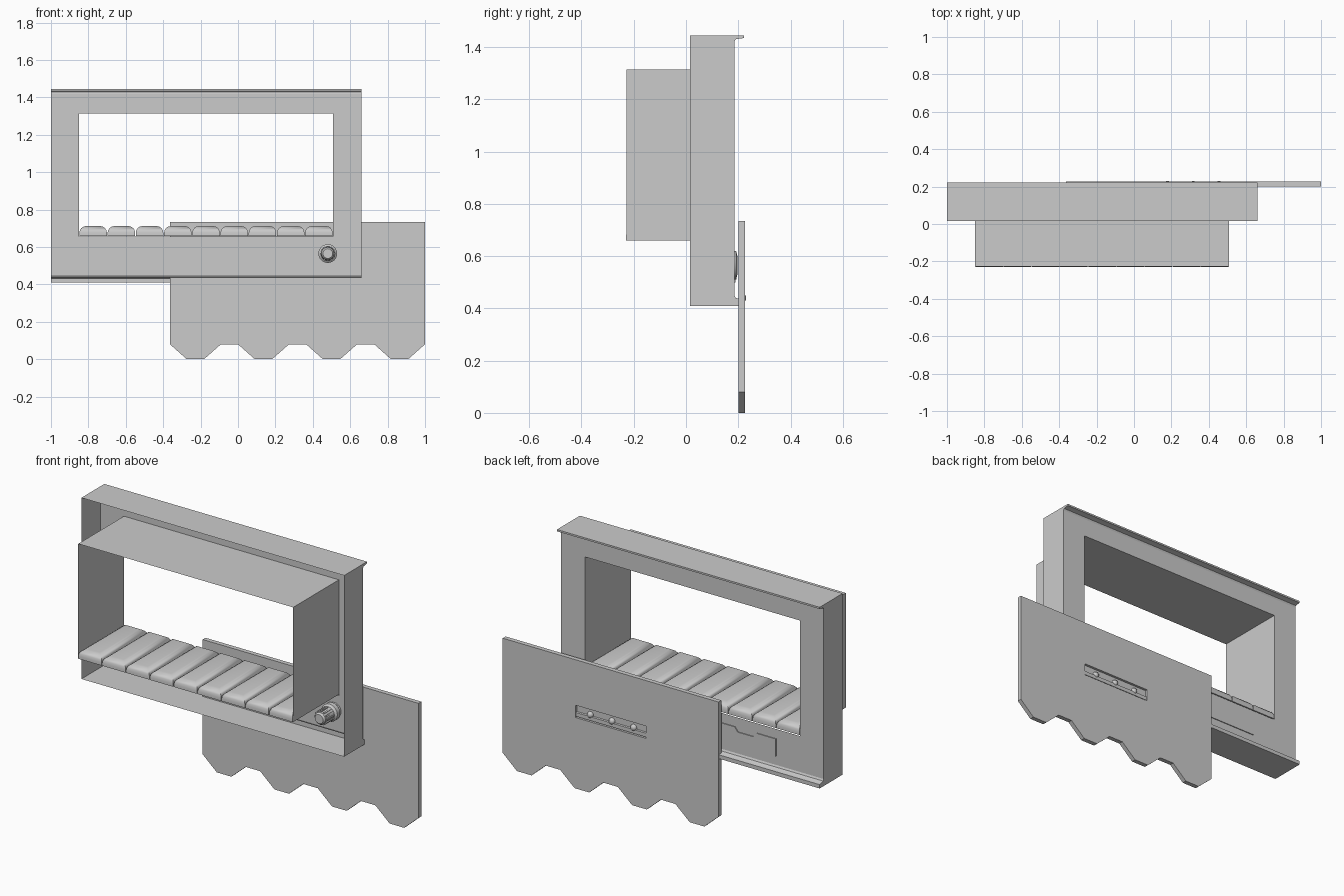
import bpy, bmesh, math
from mathutils import Matrix

if "Cube" in bpy.data.objects:
    bpy.data.objects.remove(bpy.data.objects["Cube"])

XL, XR = -1.0, 0.66                 # outer tray sides
HL, HR, HB, HT = -0.85, 0.508, 0.655, 1.315   # window opening


def finish(bm, name, smooth=None):
    bmesh.ops.recalc_face_normals(bm, faces=bm.faces)
    me = bpy.data.meshes.new(name)
    bm.to_mesh(me)
    bm.free()
    ob = bpy.data.objects.new(name, me)
    bpy.context.collection.objects.link(ob)
    bpy.ops.object.select_all(action='DESELECT')
    ob.select_set(True)
    bpy.context.view_layer.objects.active = ob
    if smooth:
        bpy.ops.object.shade_smooth_by_angle(angle=math.radians(smooth))
    return ob


def prism(name, pts, y0, y1, smooth=None):
    """Solid extruded along y from an (x, z) outline."""
    bm = bmesh.new()
    f = bm.faces.new([bm.verts.new((x, y0, z)) for x, z in pts])
    r = bmesh.ops.extrude_face_region(bm, geom=[f])
    bmesh.ops.translate(bm, vec=(0, y1 - y0, 0),
                        verts=[v for v in r['geom'] if isinstance(v, bmesh.types.BMVert)])
    return finish(bm, name, smooth)


def box(x0, x1, z0, z1):
    return [(x0, z0), (x1, z0), (x1, z1), (x0, z1)]


def strip(name, path, smooth=None, side_walls=False):
    """Sheet swept across the tray width from a (y, z) path."""
    bm = bmesh.new()
    a, b = ([bm.verts.new((x, y, z)) for y, z in path] for x in (XL, XR))
    for i in range(len(path) - 1):
        bm.faces.new((a[i], a[i + 1], b[i + 1], b[i]))
    if side_walls:
        bm.faces.new(a)
        bm.faces.new(b)
    return finish(bm, name, smooth)


def lathe(name, profile, x, z, n=24, smooth=35):
    """Turned part about a y axis at (x, z); profile is (radius, y)."""
    bm = bmesh.new()
    vs = [bm.verts.new((r, y, 0)) for r, y in profile]
    es = [bm.edges.new(p) for p in zip(vs, vs[1:])]
    bmesh.ops.spin(bm, geom=vs + es, cent=(0, 0, 0), axis=(0, 1, 0),
                   angle=math.tau, steps=n, use_duplicate=False)
    bmesh.ops.remove_doubles(bm, verts=bm.verts, dist=1e-5)
    bmesh.ops.translate(bm, vec=(x, 0, z), verts=bm.verts)
    return finish(bm, name, smooth)


# tray walls: rolled lips at the back, open front
YF, YP, YL = 0.015, 0.185, 0.222
strip("tray_top", [(YF, 1.445), (YL, 1.445), (YL, 1.435), (0.2, 1.433),
                   (0.19, 1.43), (YP, 1.42)], 40)
strip("tray_bottom", [(YF, 0.41), (YL, 0.41), (YL, 0.432), (0.2, 0.436),
                      (0.19, 0.44), (YP, 0.45)], 40)
bm = bmesh.new()
for x in (XL, XR):
    side = [(YF, 0.41), (YL, 0.41), (YL, 0.432), (0.19, 0.44), (YP, 0.45),
            (YP, 1.42), (0.19, 1.43), (YL, 1.435), (YL, 1.445), (YF, 1.445)]
    bm.faces.new([bm.verts.new((x, y, z)) for y, z in side])
finish(bm, "tray_sides")

# back panel with the window opening
bm = bmesh.new()
outer = [bm.verts.new((x, YP, z)) for x, z in box(XL, XR, 0.45, 1.42)]
inner = [bm.verts.new((x, YP, z)) for x, z in box(HL, HR, HB, HT)]
for i in range(4):
    j = (i + 1) % 4
    bm.faces.new((outer[i], outer[j], inner[j], inner[i]))
finish(bm, "back_panel")

# window tunnel running forward
bm = bmesh.new()
rings = [[bm.verts.new((x, y, z)) for x, z in box(HL, HR, 0.66, HT)] for y in (-0.228, YP)]
for i in range(4):
    j = (i + 1) % 4
    bm.faces.new((rings[0][i], rings[0][j], rings[1][j], rings[1][i]))
finish(bm, "window_tunnel")

# padded sill: nine rounded cushions
w = (HR - HL) / 9
for k in range(9):
    bm = bmesh.new()
    bmesh.ops.create_cube(bm, size=1, matrix=Matrix.Translation(
        (HL + w * (k + .5), -0.0225, 0.686)) @ Matrix.Diagonal((w - .004, 0.415, 0.052, 1)))
    top = [e for e in bm.edges if all(v.co.z > 0.7 for v in e.verts)]
    bmesh.ops.bevel(bm, geom=top, offset=0.036, segments=4, profile=0.5, affect='EDGES')
    finish(bm, f"sill_cushion_{k + 1}", 50)

# knurled knob with collar through the back panel
KX, KZ = 0.48, 0.565
lathe("knob_body", [(0, 0.045), (0.026, 0.045), (0.034, 0.055), (0.038, 0.13),
                    (0.05, 0.14), (0.05, 0.165), (0.042, 0.175), (0.042, YP)], KX, KZ)
lathe("knob_collar", [(0.055, YP), (0.055, 0.192), (0.03, 0.198), (0, 0.198)], KX, KZ)
bm = bmesh.new()
for i in range(12):
    m = (Matrix.Translation((KX, 0.095, KZ)) @ Matrix.Rotation(math.tau * i / 12, 4, 'Y')
         @ Matrix.Translation((0.037, 0, 0)) @ Matrix.Diagonal((0.008, 0.065, 0.008, 1)))
    bmesh.ops.create_cube(bm, size=1, matrix=m)
finish(bm, "knob_ridges")

# notched cover plate low on the back panel
prism("cover_plate", [(-0.70, 0.50), (0.36, 0.50), (0.36, 0.60), (-0.36, 0.60), (-0.44, 0.60),
                      (-0.46, 0.575), (-0.56, 0.575), (-0.58, 0.60), (-0.70, 0.60)], YP, 0.19)

# hanging board with scalloped lower edge
P0, P = -0.364, 0.364
edge = []
for k in range(4):
    x = P0 + P * k
    edge += [(x, 0.08), (x + 0.09, 0), (x + 0.182, 0), (x + 0.273, 0.08)]
edge[-1] = (1.0, 0.08)
board = prism("hanging_board", edge + [(1.0, 0.735), (P0, 0.735)], 0.2, 0.226)

# recessed slot in the board, holding a row of studs
cutter = prism("slot_cutter", box(0.095, 0.54, 0.405, 0.475), 0.212, 0.3)
cutter.hide_render = True
mod = board.modifiers.new("slot", 'BOOLEAN')
mod.operation = 'DIFFERENCE'
mod.solver = 'EXACT'
mod.object = cutter
bpy.context.view_layer.objects.active = board
bpy.ops.object.modifier_apply(modifier=mod.name)
bpy.data.objects.remove(cutter)
for k in range(3):
    lathe(f"stud_{k + 1}", [(0.018, 0.212), (0.018, 0.218), (0.014, 0.225),
                            (0.007, 0.229), (0, 0.23)], 0.18 + 0.137 * k, 0.44, 16, 60)
